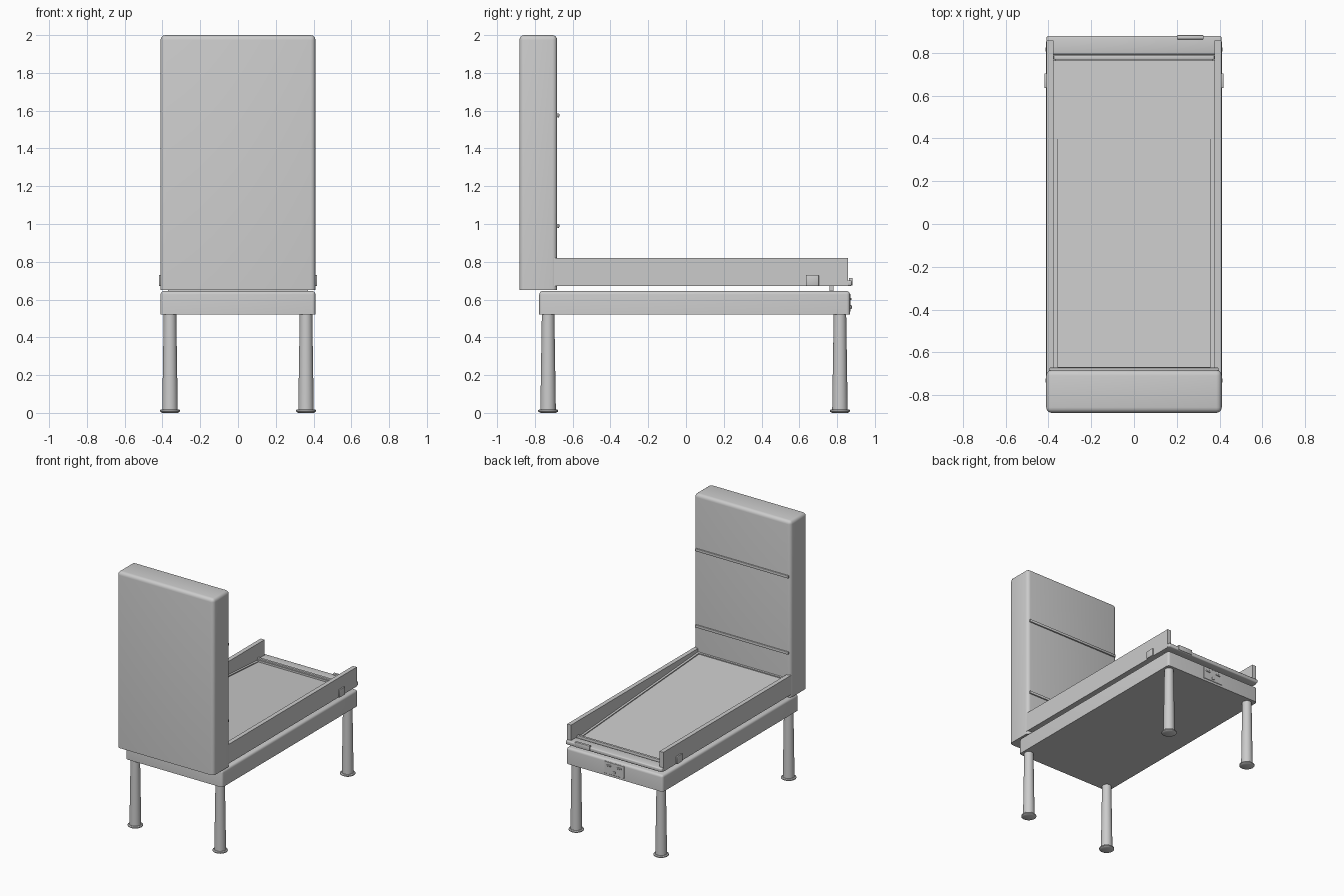
import bpy, bmesh, math
from mathutils import Vector

if "Cube" in bpy.data.objects:
    bpy.data.objects.remove(bpy.data.objects["Cube"])

gray = bpy.data.materials.new("plain gray")
gray.diffuse_color = (0.6, 0.6, 0.6, 1)
gray.use_nodes = True
gray.node_tree.nodes["Principled BSDF"].inputs["Base Color"].default_value = gray.diffuse_color


def finish(bm, name, angle=35):
    bmesh.ops.recalc_face_normals(bm, faces=bm.faces[:])
    me = bpy.data.meshes.new(name)
    bm.to_mesh(me)
    bm.free()
    me.materials.append(gray)
    ob = bpy.data.objects.new(name, me)
    bpy.context.collection.objects.link(ob)
    bpy.ops.object.select_all(action='DESELECT')
    ob.select_set(True)
    bpy.context.view_layer.objects.active = ob
    bpy.ops.object.shade_smooth_by_angle(angle=math.radians(angle))
    return ob


def box(name, x0, x1, y0, y1, z0, z1, bevel=0.0, segments=4, keep_bottom=True):
    """Box from its limits; rounded edges except those of the bottom face."""
    bm = bmesh.new()
    bmesh.ops.create_cube(bm, size=1)
    for v in bm.verts:
        v.co = Vector(((x0 + x1) / 2 + v.co.x * (x1 - x0),
                       (y0 + y1) / 2 + v.co.y * (y1 - y0),
                       (z0 + z1) / 2 + v.co.z * (z1 - z0)))
    if bevel:
        edges = [e for e in bm.edges if not keep_bottom
                 or max(v.co.z for v in e.verts) > z0 + 1e-5]
        bmesh.ops.bevel(bm, geom=edges, offset=bevel, segments=segments,
                        profile=0.5, affect='EDGES')
    return finish(bm, name)


def prism(name, profile, x0, x1):
    """Side profile of (y, z) points drawn out along x."""
    bm = bmesh.new()
    face = bm.faces.new([bm.verts.new((x0, y, z)) for y, z in profile])
    out = bmesh.ops.extrude_face_region(bm, geom=[face])
    for v in out["geom"]:
        if isinstance(v, bmesh.types.BMVert):
            v.co.x = x1
    return finish(bm, name)


def lathe(name, profile, cx, cy, sides=32):
    """Turned part from (radius, z) points."""
    bm = bmesh.new()
    rings = [[bm.verts.new((cx + r * math.cos(2 * math.pi * i / sides),
                            cy + r * math.sin(2 * math.pi * i / sides), z))
              for i in range(sides)] for r, z in profile]
    for a, b in zip(rings, rings[1:]):
        for i in range(sides):
            j = (i + 1) % sides
            bm.faces.new((a[i], a[j], b[j], b[i]))
    bm.faces.new(rings[0])
    bm.faces.new(rings[-1])
    return finish(bm, name)


# main bodies
box("lower_cabinet", -0.41, 0.41, -0.777, 0.868, 0.52, 0.645, 0.018)
box("upright_back_box", -0.41, 0.41, -0.882, -0.682, 0.65, 2.0, 0.026)

# trim strips across the upright box
for n, z in (("lower", 0.99), ("upper", 1.575)):
    box(n + "_trim_strip", -0.395, 0.395, -0.684, -0.671, z - 0.01, z + 0.01, 0.003, 2, False)

# legs and feet
for sx in (-1, 1):
    for n, y in (("front", -0.73), ("back", 0.815)):
        side = "right" if sx > 0 else "left"
        lathe(f"{n}_{side}_leg", [(0.041, 0.015), (0.033, 0.53)], sx * 0.36, y)
        lathe(f"{n}_{side}_foot", [(0.04, 0), (0.048, 0.004), (0.053, 0.007),
                                  (0.053, 0.014), (0.046, 0.019)], sx * 0.36, y)

# side rails and side buttons
for sx in (-1, 1):
    side = "right" if sx > 0 else "left"
    a, b = sorted((sx * 0.375, sx * 0.408))
    box(side + "_side_rail", a, b, -0.70, 0.857, 0.672, 0.82)
    a, b = sorted((sx * 0.40, sx * 0.418))
    box(side + "_side_button", a, b, 0.635, 0.703, 0.672, 0.73, 0.003, 2, False)
    # thin inner ledge beside the sloping deck
    a, b = sorted((sx * 0.358, sx * 0.378))
    prism(side + "_deck_edge", [(-0.69, 0.672), (0.765, 0.672),
                               (0.765, 0.697), (-0.69, 0.795)], a, b)

# sloping deck
prism("sloping_deck", [(-0.69, 0.765), (0.77, 0.675), (0.77, 0.69), (-0.69, 0.787)], -0.365, 0.365)
prism("deck_head_strip", [(-0.69, 0.77), (-0.668, 0.77), (-0.668, 0.793), (-0.69, 0.795)], -0.375, 0.375)

# end bar, its support and latch
box("deck_end_support", -0.37, 0.37, 0.76, 0.78, 0.64, 0.705)
box("deck_end_ridge", -0.375, 0.375, 0.768, 0.787, 0.68, 0.715, 0.003, 2, False)
box("end_bar", -0.408, 0.408, 0.792, 0.878, 0.672, 0.702, 0.008, 3, False)
box("end_bar_bed", -0.375, 0.375, 0.78, 0.80, 0.675, 0.692)
box("end_bar_latch", 0.20, 0.325, 0.862, 0.882, 0.674, 0.714, 0.004, 2, False)

# service door with slots and button
box("service_door", -0.085, 0.085, 0.86, 0.871, 0.537, 0.63, 0.002, 1, False)
for n, x in (("left", -0.045), ("right", 0.045)):
    box(n + "_door_slot", x - 0.018, x + 0.018, 0.868, 0.877, 0.597, 0.609, 0.002, 1, False)
box("door_button", -0.011, 0.011, 0.868, 0.878, 0.55, 0.57, 0.004, 2, False)
